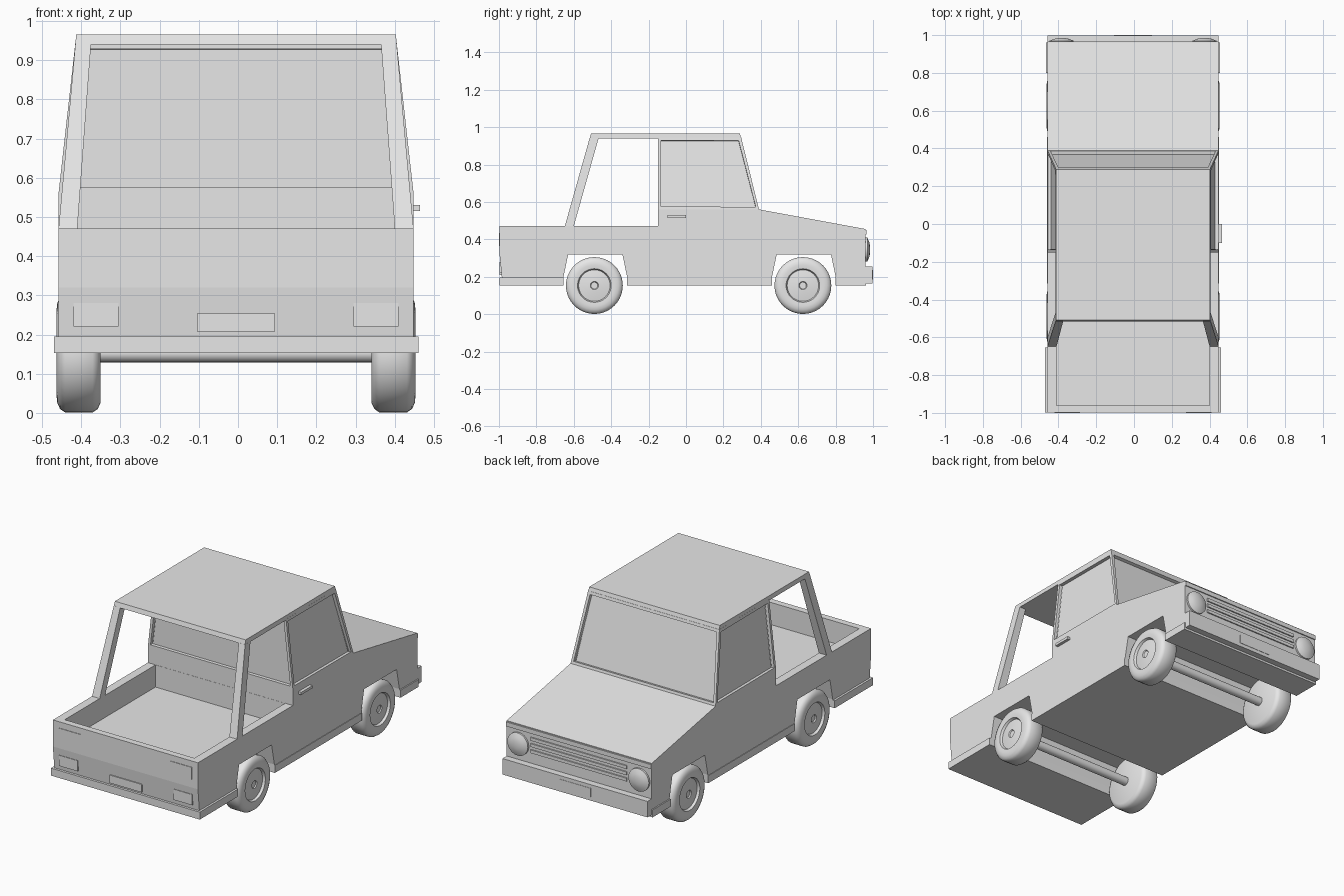
import bpy, bmesh, math
from mathutils import Matrix, Vector

if "Cube" in bpy.data.objects:
    bpy.data.objects.remove(bpy.data.objects["Cube"], do_unlink=True)

SHIFT = -0.005  # the single door handle pushes the body slightly off centre

paint = bpy.data.materials.new("light grey")
paint.use_nodes = True
paint.diffuse_color = (0.8, 0.8, 0.8, 1)
paint.node_tree.nodes["Principled BSDF"].inputs["Base Color"].default_value = (0.8, 0.8, 0.8, 1)


def finish(name, bm, smooth=False):
    bmesh.ops.recalc_face_normals(bm, faces=bm.faces)
    mesh = bpy.data.meshes.new(name)
    bm.to_mesh(mesh)
    bm.free()
    mesh.materials.append(paint)
    ob = bpy.data.objects.new(name, mesh)
    ob.location.x = SHIFT
    bpy.context.collection.objects.link(ob)
    bpy.ops.object.select_all(action="DESELECT")
    ob.select_set(True)
    bpy.context.view_layer.objects.active = ob
    if smooth:
        bpy.ops.object.shade_smooth_by_angle(angle=math.radians(35))
    return ob


def loft_mesh(low, z0, high, z1):
    """Six-sided block between two (x0, x1, y0, y1) rectangles."""
    bm = bmesh.new()
    rings = []
    for (x0, x1, y0, y1), z in ((low, z0), (high, z1)):
        rings.append([bm.verts.new((x, y, z)) for x, y in ((x0, y0), (x1, y0), (x1, y1), (x0, y1))])
    a, b = rings
    bm.faces.new(a)
    bm.faces.new(b)
    for i in range(4):
        j = (i + 1) % 4
        bm.faces.new((a[i], a[j], b[j], b[i]))
    bmesh.ops.recalc_face_normals(bm, faces=bm.faces)
    return bm


def loft(name, low, z0, high, z1):
    return finish(name, loft_mesh(low, z0, high, z1))


def box(name, x0, x1, y0, y1, z0, z1):
    return loft(name, (x0, x1, y0, y1), z0, (x0, x1, y0, y1), z1)


def extrude_profile(name, points, half):
    """Side outline in (y, z) pulled across the width."""
    bm = bmesh.new()
    face = bm.faces.new([bm.verts.new((-half, y, z)) for y, z in points])
    new = bmesh.ops.extrude_face_region(bm, geom=[face])["geom"]
    bmesh.ops.translate(bm, vec=(2 * half, 0, 0), verts=[v for v in new if isinstance(v, bmesh.types.BMVert)])
    return finish(name, bm)


def lathe(name, profile, centre, turn=0, steps=40):
    """Spin an (x, radius) profile about the x axis, then turn it about z."""
    bm = bmesh.new()
    verts = [bm.verts.new((x, 0, r)) for x, r in profile]
    edges = [bm.edges.new(pair) for pair in zip(verts, verts[1:])]
    bmesh.ops.spin(bm, geom=verts + edges, axis=(1, 0, 0), cent=(0, 0, 0),
                   angle=2 * math.pi, steps=steps)
    bmesh.ops.remove_doubles(bm, verts=bm.verts, dist=0.0005)
    bm.transform(Matrix.Translation(centre) @ Matrix.Rotation(turn, 4, "Z"))
    return finish(name, bm, True)


# Lower body with wheel arches running across the full width
AXLES = {"rear": -0.49, "front": 0.625}
outline = [(-0.98, 0.155), (-0.985, 0.2), (-0.997, 0.32), (-0.997, 0.47), (-0.15, 0.47),
           (-0.15, 0.56), (0.39, 0.56), (0.96, 0.455), (0.96, 0.155)]
for y in sorted(AXLES.values(), reverse=True):
    outline += [(y + 0.175, 0.155), (y + 0.175, 0.2), (y + 0.15, 0.32),
                (y - 0.14, 0.32), (y - 0.165, 0.2), (y - 0.165, 0.155)]
body = extrude_profile("body", outline, 0.453)

# Open cargo bed
cutter = box("bed_cutter", -0.405, 0.405, -0.96, -0.151, 0.345, 0.6)
cutter.hide_render = True
cut = body.modifiers.new("bed", "BOOLEAN")
cut.object = cutter
cut.solver = "EXACT"
bpy.context.view_layer.objects.active = body
bpy.ops.object.modifier_apply(modifier="bed")
bpy.data.objects.remove(cutter, do_unlink=True)

# Cab with recessed windows on its four sides
bm = loft_mesh((-0.453, 0.453, -0.15, 0.39), 0.56, (-0.41, 0.41, -0.15, 0.295), 0.945)
windows = [f for f in bm.faces if abs(f.normal.z) < 0.9]
bmesh.ops.inset_individual(bm, faces=windows, thickness=0.022, depth=0)
bmesh.ops.inset_individual(bm, faces=windows, thickness=0.001, depth=-0.018)
finish("cab", bm)

# Long roof carried on slanted rear pillars
loft("roof", (-0.41, 0.41, -0.515, 0.295), 0.94, (-0.408, 0.408, -0.508, 0.288), 0.965)
for side, label in ((1, "left"), (-1, "right")):
    loft(label + "_rear_pillar",
         (side * 0.405, side * 0.453, -0.648, -0.6), 0.47,
         (side * 0.37, side * 0.41, -0.515, -0.467), 0.942)

# Rear bumper, front bumper and trim along the lower edge
box("rear_bumper", -0.465, 0.465, -0.998, -0.655, 0.153, 0.195)
box("front_bumper", -0.453, 0.453, 0.96, 0.998, 0.165, 0.255)
box("front_number_plate", -0.1, 0.1, 0.995, 1.0, 0.185, 0.235)
box("front_lower_trim", -0.46, 0.46, 0.8, 0.962, 0.153, 0.195)
box("sill_trim", -0.456, 0.456, AXLES["rear"] + 0.175, AXLES["front"] - 0.165, 0.153, 0.195)

# Grille slats
for i in range(3):
    z = 0.315 + i * 0.035
    box(f"grille_slat_{i + 1}", -0.3, 0.3, 0.955, 0.967, z, z + 0.018)
box("hood_lip", -0.453, 0.453, 0.95, 0.966, 0.425, 0.45)

# Tail details on the rear panel
box("rear_number_plate", -0.1, 0.1, -0.996, -0.985, 0.208, 0.253)
for side, label in ((1, "left"), (-1, "right")):
    box(label + "_tail_light", side * 0.28, side * 0.415, -1.0, -0.995, 0.365, 0.435)
    box(label + "_reverse_light", side * 0.3, side * 0.415, -0.996, -0.985, 0.22, 0.28)
    lathe(label + "_headlight",
          [(0, 0.064), (0.012, 0.064), (0.015, 0.056), (0.022, 0.04), (0.026, 0.02), (0.027, 0)],
          (side * 0.378, 0.958, 0.345), math.pi / 2, 32)

# Door handle, on one side only
box("door_handle", 0.45, 0.47, -0.1, 0.0, 0.515, 0.53)

# Wheels with dished hubs, and axles
TYRE = [(-0.055, 0), (-0.055, 0.128), (-0.048, 0.143), (-0.035, 0.152), (0.035, 0.152),
        (0.048, 0.143), (0.055, 0.128), (0.057, 0.11), (0.055, 0.09), (0.042, 0.084),
        (0.05, 0.03), (0.05, 0.022), (0.044, 0.018), (0.044, 0)]
for place, y in AXLES.items():
    for side, label in ((1, "left"), (-1, "right")):
        lathe(f"{place}_{label}_wheel", TYRE, (side * 0.401, y, 0.153), 0 if side > 0 else math.pi)
    lathe(place + "_axle", [(-0.37, 0), (-0.37, 0.024), (0.37, 0.024), (0.37, 0)],
          (0, y, 0.153), 0, 20)
